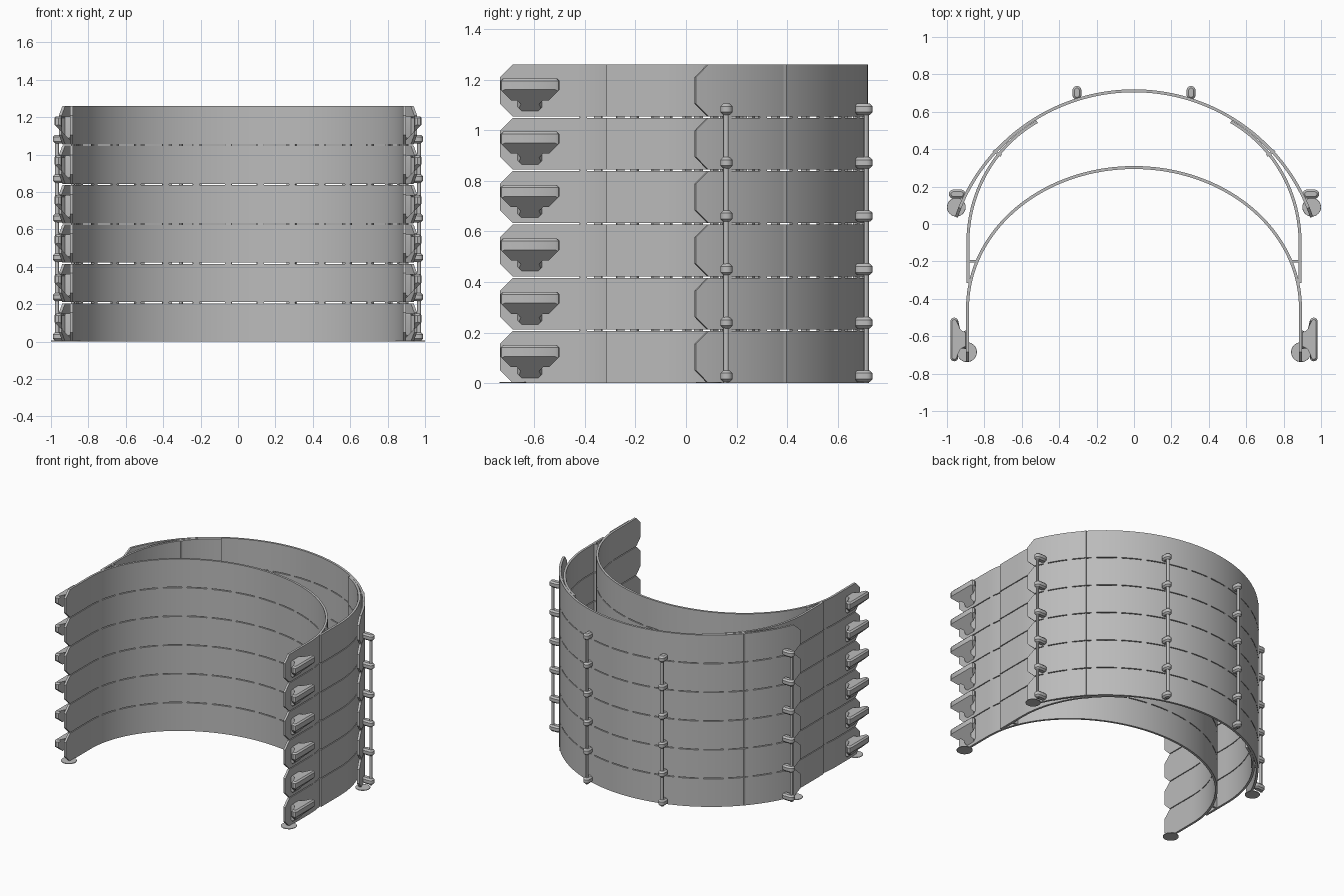
import bpy, bmesh, math
from mathutils import Vector

old = bpy.data.objects.get("Cube")
if old:
    bpy.data.objects.remove(old)

PITCH = 0.211    # spacing of the stacked bands
HEIGHT = 0.205   # height of one band
LAYERS = 6
WALL = 0.016

grey = bpy.data.materials.new("light_grey")
grey.use_nodes = True
grey.diffuse_color = (0.5, 0.5, 0.5, 1)
grey.node_tree.nodes["Principled BSDF"].inputs["Base Color"].default_value = (0.5, 0.5, 0.5, 1)


def finish(name, bm, mirror=False, count=1):
    """Turn a bmesh into a shaded object, mirrored and stacked as needed."""
    bmesh.ops.recalc_face_normals(bm, faces=bm.faces)
    mesh = bpy.data.meshes.new(name)
    bm.to_mesh(mesh)
    bm.free()
    mesh.materials.append(grey)
    obj = bpy.data.objects.new(name, mesh)
    bpy.context.collection.objects.link(obj)
    bpy.ops.object.select_all(action="DESELECT")
    obj.select_set(True)
    bpy.context.view_layer.objects.active = obj
    bpy.ops.object.shade_smooth_by_angle()
    if mirror:
        obj.modifiers.new("mirror", "MIRROR").use_mirror_merge = False
    if count > 1:
        array = obj.modifiers.new("stack", "ARRAY")
        array.count = count
        array.use_relative_offset = False
        array.use_constant_offset = True
        array.constant_offset_displace = (0, 0, PITCH)
    return obj


def add_ribbon(bm, path, z0, z1, width=WALL, chamfer=0.0):
    """Upright wall along a flat path; chamfer narrows both ends."""
    pts = [Vector(p) for p in path]
    last = len(pts) - 1
    rings = []
    for i, p in enumerate(pts):
        t = (pts[min(i + 1, last)] - pts[max(i - 1, 0)]).normalized()
        n = Vector((-t.y, t.x)) * width / 2
        c = chamfer if i in (0, last) else 0
        corners = [(p + n, z0 + c), (p + n, z1 - c), (p - n, z1 - c), (p - n, z0 + c)]
        rings.append([bm.verts.new((q.x, q.y, z)) for q, z in corners])
    for a, b in zip(rings, rings[1:]):
        for k in range(4):
            m = (k + 1) % 4
            bm.faces.new((a[k], a[m], b[m], b[k]))
    bm.faces.new(rings[0])
    bm.faces.new(rings[-1])


def add_prism(bm, outline, z0, z1, bevel, bottom=True):
    """Extruded outline with bevelled rims."""
    low = [bm.verts.new((x, y, z0)) for x, y in outline]
    high = [bm.verts.new((x, y, z1)) for x, y in outline]
    base, top = bm.faces.new(low), bm.faces.new(high)
    for i in range(len(low)):
        j = (i + 1) % len(low)
        bm.faces.new((low[i], low[j], high[j], high[i]))
    rims = list(top.edges) + (list(base.edges) if bottom else [])
    bmesh.ops.bevel(bm, geom=rims, offset=bevel, segments=1, affect="EDGES")


def arc(cx, cy, rx, ry, start, end, steps):
    angles = [math.radians(start + (end - start) * i / steps) for i in range(steps + 1)]
    return [(cx + rx * math.cos(a), cy + ry * math.sin(a)) for a in angles]


def capsule(start, end, r):
    """Rounded bar outline between two points."""
    d = Vector(end) - Vector(start)
    a = math.degrees(math.atan2(d.y, d.x))
    return arc(*end, r, r, a - 90, a + 90, 8) + arc(*start, r, r, a + 90, a + 270, 8)


# Paths of the two main walls
R, CY = 1.006, -0.294
visor = (arc(0, CY, R, R, 19.2, 22.2, 1)[:1] + arc(0, CY, R, R, 22.2, 157.8, 72)
         + arc(0, CY, R, R, 157.8, 160.8, 1)[1:])
head = ([(0.89, -0.735), (0.89, -0.685)] + arc(0, -0.45, 0.89, 0.752, 0, 180, 80)
        + [(-0.89, -0.685), (-0.89, -0.735)])

for name, path in (("outer_band", visor), ("inner_band", head)):
    bm = bmesh.new()
    add_ribbon(bm, path, 0, HEIGHT, chamfer=0.05)
    finish(name, bm, count=LAYERS)
    # Short tabs that bridge the gap between stacked bands
    bm = bmesh.new()
    for i in range(3, len(path) - 3, 5):
        add_ribbon(bm, path[i:i + 2], HEIGHT, PITCH)
    finish(name + "_tabs", bm, count=LAYERS - 1)

# Curved side arm joining the inner band to the outer band
bm = bmesh.new()
add_ribbon(bm, [(0.888, -0.315)] + arc(0.17, -0.1, 0.718, 0.74, 0, 61, 28), 0, HEIGHT)
finish("side_arm", bm, mirror=True, count=LAYERS)

# Struts bracing the side arm
bm = bmesh.new()
add_ribbon(bm, [(0.84, -0.2), (0.885, -0.2)], 0, HEIGHT, 0.014)
add_ribbon(bm, [(0.71, 0.365), (0.752, 0.392)], 0, HEIGHT, 0.014)
finish("arm_struts", bm, mirror=True, count=LAYERS)

# Strap hooks near the front ends, tapered underneath
half = [(0.89, 0.052), (0.925, 0.036), (0.94, 0.052), (0.94, 0.1),
        (0.946, 0.112), (0.961, 0.117), (0.976, 0.112), (0.982, 0.1)]
MID = -0.617
outline = [(x, MID + y) for x, y in half] + [(x, MID - y) for x, y in reversed(half)]
bm = bmesh.new()
add_prism(bm, outline, 0.015, 0.15, 0.01, bottom=False)
cuts = [((0, MID - 0.117, 0.105), (0, -1, -1)),
        ((0, MID + 0.117, 0.105), (0, 1, -1)),
        ((0.982, 0, 0.105), (1, 0, -1))]
for point, normal in cuts:
    bmesh.ops.bisect_plane(bm, geom=bm.verts[:] + bm.edges[:] + bm.faces[:],
                           plane_co=point, plane_no=normal, clear_outer=True)
    bmesh.ops.holes_fill(bm, edges=[e for e in bm.edges if e.is_boundary])
finish("strap_hook", bm, mirror=True, count=LAYERS)

# Pegs on the outer band
for name, start, end in (("back_peg", (0.305, 0.69), (0.305, 0.714)),
                         ("side_peg", (0.925, 0.16), (0.966, 0.16))):
    bm = bmesh.new()
    add_prism(bm, capsule(start, end, 0.024), 0.005, 0.05, 0.011)
    finish(name, bm, mirror=True, count=LAYERS)

# Thin rods linking the pegs, and round feet under the band ends
for name, x, y, r, top, sides in (("back_rod", 0.305, 0.712, 0.011, 1.08, 12),
                                  ("side_rod", 0.968, 0.158, 0.011, 1.08, 12),
                                  ("outer_foot", 0.95, 0.09, 0.05, 0.005, 32),
                                  ("inner_foot", 0.893, -0.685, 0.053, 0.005, 32)):
    bm = bmesh.new()
    add_prism(bm, arc(x, y, r, r, 0, 360 - 360 / sides, sides - 1), 0, top, 0.001)
    finish(name, bm, mirror=True)
